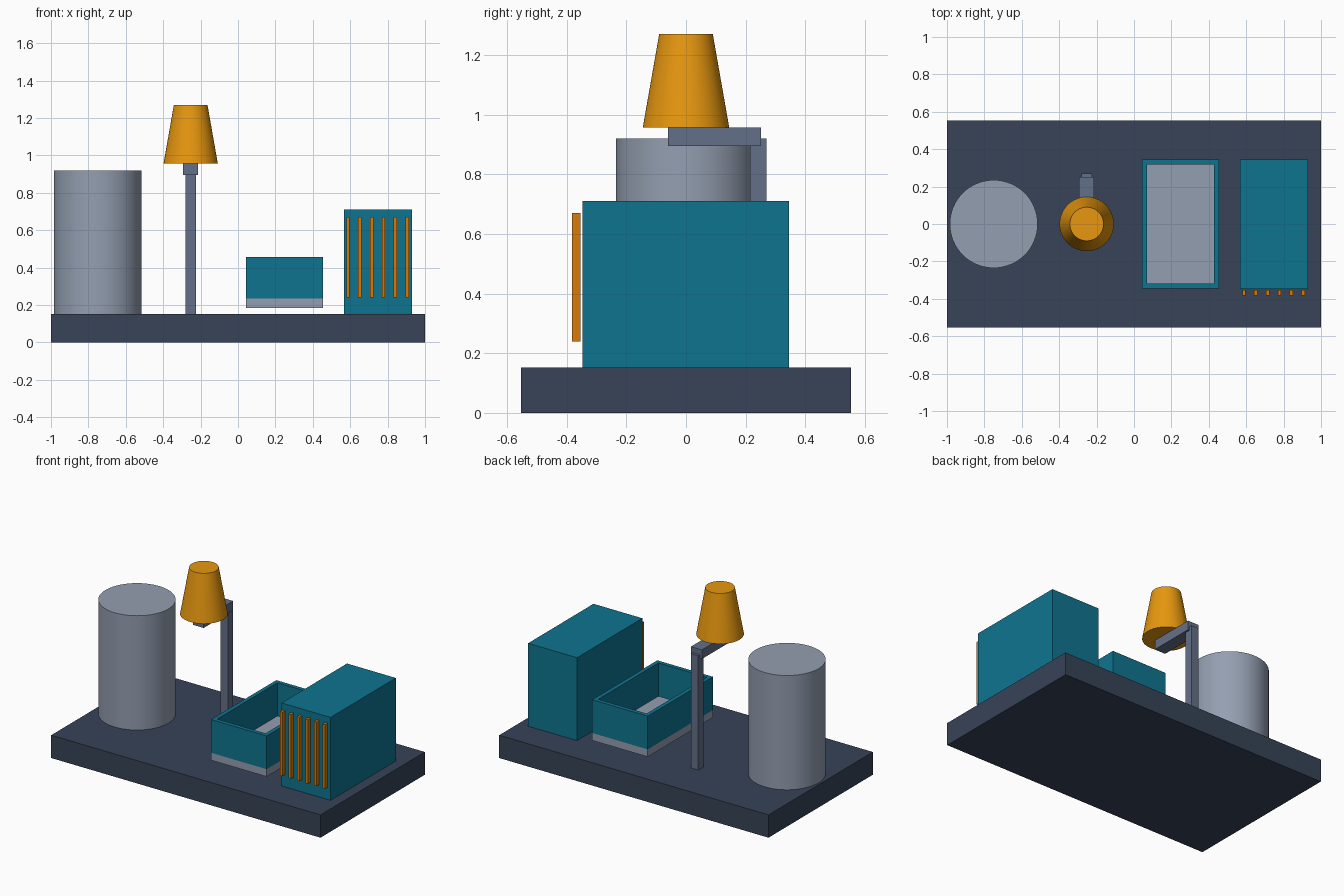
import bpy
import bmesh
import math
from mathutils import Matrix, Vector

cube = bpy.data.objects.get("Cube")
if cube:
    bpy.data.objects.remove(cube, do_unlink=True)


def material(name, hex_code):
    def linear(i):
        c = int(hex_code[i:i + 2], 16) / 255
        return c / 12.92 if c <= 0.04045 else ((c + 0.055) / 1.055) ** 2.4
    colour = (linear(0), linear(2), linear(4), 1)
    mat = bpy.data.materials.new(name)
    mat.use_nodes = True
    mat.diffuse_color = colour
    mat.node_tree.nodes["Principled BSDF"].inputs["Base Color"].default_value = colour
    return mat


navy = material("dark_slate", "374357")
steel = material("mid_slate", "647088")
silver = material("light_grey", "949FB1")
teal = material("teal", "0E7490")
amber = material("amber", "E8980F")
copper = material("dark_orange", "D97B0A")


def add_object(name, bm, mat):
    mesh = bpy.data.meshes.new(name)
    bm.to_mesh(mesh)
    bm.free()
    mesh.materials.append(mat)
    obj = bpy.data.objects.new(name, mesh)
    bpy.context.collection.objects.link(obj)
    return obj


def box_mesh(low, high):
    low, high = Vector(low), Vector(high)
    bm = bmesh.new()
    place = Matrix.Translation((low + high) / 2) @ Matrix.Diagonal((*(high - low), 1))
    bmesh.ops.create_cube(bm, size=1, matrix=place)
    return bm


def box(name, low, high, mat):
    return add_object(name, box_mesh(low, high), mat)


def round_part(name, x, y, z0, z1, r0, r1, mat):
    bm = bmesh.new()
    bmesh.ops.create_cone(bm, cap_ends=True, segments=64, radius1=r0, radius2=r1,
                          depth=z1 - z0, matrix=Matrix.Translation((x, y, (z0 + z1) / 2)))
    obj = add_object(name, bm, mat)
    bpy.ops.object.select_all(action="DESELECT")
    obj.select_set(True)
    bpy.context.view_layer.objects.active = obj
    bpy.ops.object.shade_smooth_by_angle(angle=math.radians(30))


# Base slab and storage tank
box("base", (-1, -0.553, 0), (1, 0.553, 0.153), navy)
round_part("tank", -0.75, 0, 0.153, 0.92, 0.235, 0.235, silver)

# Lamp: post, arm and closed conical shade
box("lamp_post", (-0.28, 0.215, 0.153), (-0.225, 0.27, 0.92), steel)
box("lamp_arm", (-0.294, -0.06, 0.895), (-0.213, 0.252, 0.957), steel)
round_part("lamp_shade", -0.253, 0, 0.957, 1.27, 0.145, 0.09, amber)

# Open tray: floor plate with a wall ring on top
box("tray_floor", (0.042, -0.346, 0.185), (0.455, 0.346, 0.235), silver)
bm = box_mesh((0.042, -0.346, 0.235), (0.455, 0.346, 0.458))
caps = [f for f in bm.faces if abs(f.normal.z) > 0.5]
bmesh.ops.inset_region(bm, faces=caps, thickness=0.027, use_even_offset=True)
bmesh.ops.bridge_loops(bm, edges=[e for f in caps for e in f.edges])
bmesh.ops.delete(bm, geom=caps, context="FACES_ONLY")
bmesh.ops.recalc_face_normals(bm, faces=bm.faces)
add_object("tray_walls", bm, teal)

# Cabinet with a row of upright bars at the front
box("cabinet", (0.567, -0.347, 0.153), (0.93, 0.346, 0.71), teal)
for i in range(6):
    x = 0.588 + i * 0.0634
    box(f"cabinet_bar_{i + 1}", (x - 0.009, -0.383, 0.24), (x + 0.009, -0.354, 0.67), copper)
